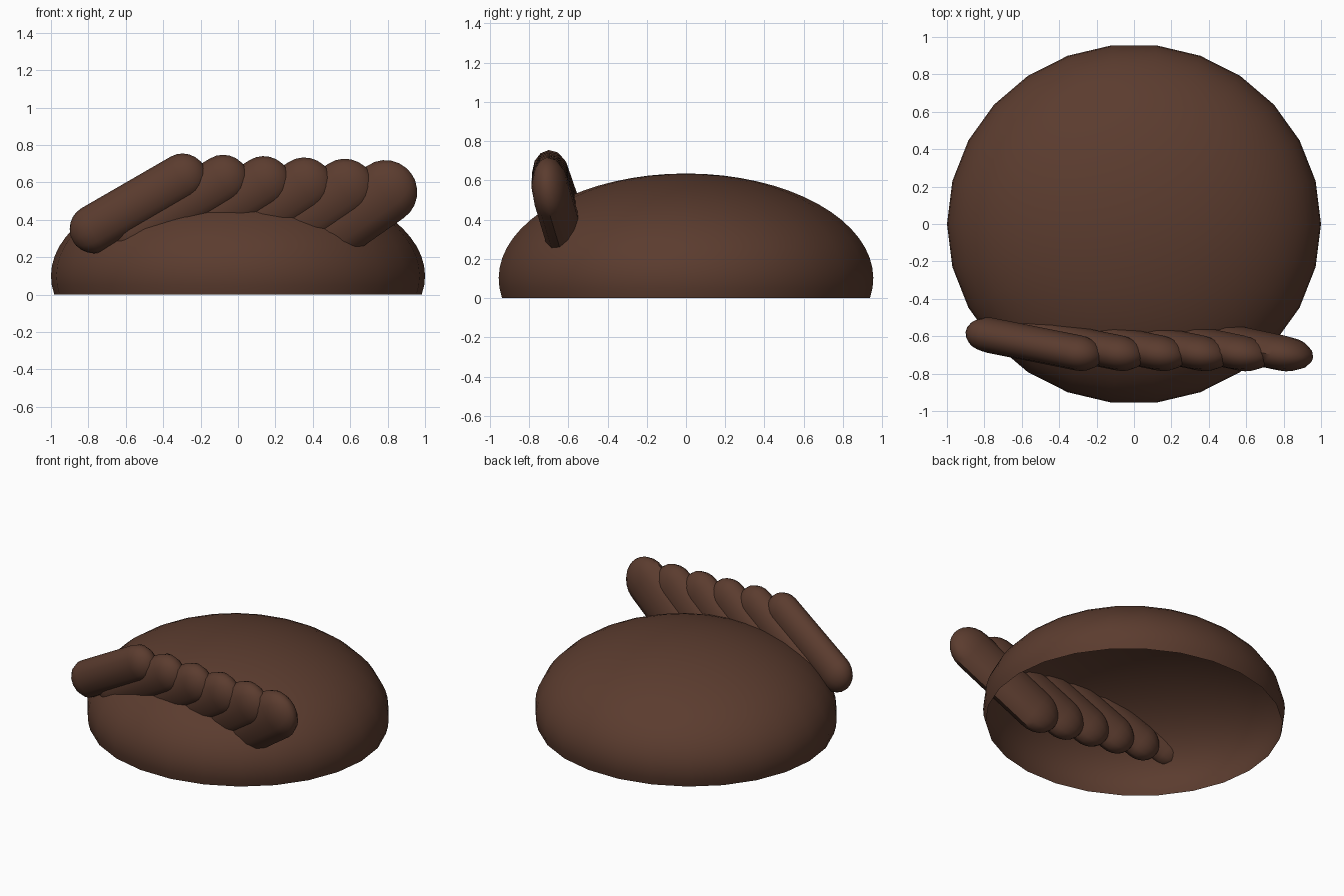
import bpy, bmesh
from math import sin, cos, pi, radians
from mathutils import Vector

if "Cube" in bpy.data.objects:
    bpy.data.objects.remove(bpy.data.objects["Cube"])

mat = bpy.data.materials.new("brown_hair")
mat.diffuse_color = (0.105, 0.045, 0.028, 1)
mat.use_nodes = True
mat.node_tree.nodes["Principled BSDF"].inputs["Base Color"].default_value = mat.diffuse_color


def lathe(name, rings, sides, place):
    """Skin a list of (radius, height) rings; radius 0 makes a pole."""
    bm = bmesh.new()
    loops = []
    for r, h in rings:
        n = 1 if r < 1e-5 else sides
        loops.append([bm.verts.new(place(r * cos(2 * pi * k / sides),
                                         r * sin(2 * pi * k / sides), h))
                      for k in range(n)])
    for a, b in zip(loops, loops[1:]):
        for k in range(sides):
            j = (k + 1) % sides
            quad = [a[k % len(a)], a[j % len(a)], b[j % len(b)], b[k % len(b)]]
            bm.faces.new(list(dict.fromkeys(quad)))
    bmesh.ops.recalc_face_normals(bm, faces=bm.faces)
    me = bpy.data.meshes.new(name)
    bm.to_mesh(me)
    bm.free()
    me.materials.append(mat)
    ob = bpy.data.objects.new(name, me)
    bpy.context.collection.objects.link(ob)
    bpy.context.view_layer.objects.active = ob
    ob.select_set(True)
    bpy.ops.object.shade_smooth_by_angle(angle=radians(50))
    ob.select_set(False)


# Open hair cap: a flattened sphere cut just below its widest ring
theta = [radians(100.8) * i / 18 for i in range(19)]
lathe("hair_cap", [(sin(t), cos(t)) for t in theta], 26,
      lambda x, y, z: Vector((x, 0.962 * y, 0.1 + 0.535 * z)))


# Fringe: six flattened capsules sweeping across the brow, growing wider
def lock(i):
    f = i / 5
    r, depth, length = 0.13 + 0.04 * f, 0.095, 0.55
    a = radians(30 + 5 * f)
    tip = Vector((-0.295 + 1.085 * f, -0.69, 0.625 - 0.075 * f))
    root = tip + Vector((-length * cos(a), 0.095, -length * sin(a)))
    d = (tip - root).normalized()
    n = Vector((0, 1, 0))
    n = (n - d * n.dot(d)).normalized()
    w = d.cross(n)
    span = (tip - root).length
    cap = [i * pi / 12 for i in range(7)]
    rings = [(sin(t), -r * cos(t)) for t in cap]
    rings += [(sin(t), span + r * cos(t)) for t in reversed(cap)]
    lathe("fringe_lock_%d" % (i + 1), rings, 12,
          lambda x, y, z: root + w * (x * r) + n * (y * depth) + d * z)


for i in range(6):
    lock(i)
